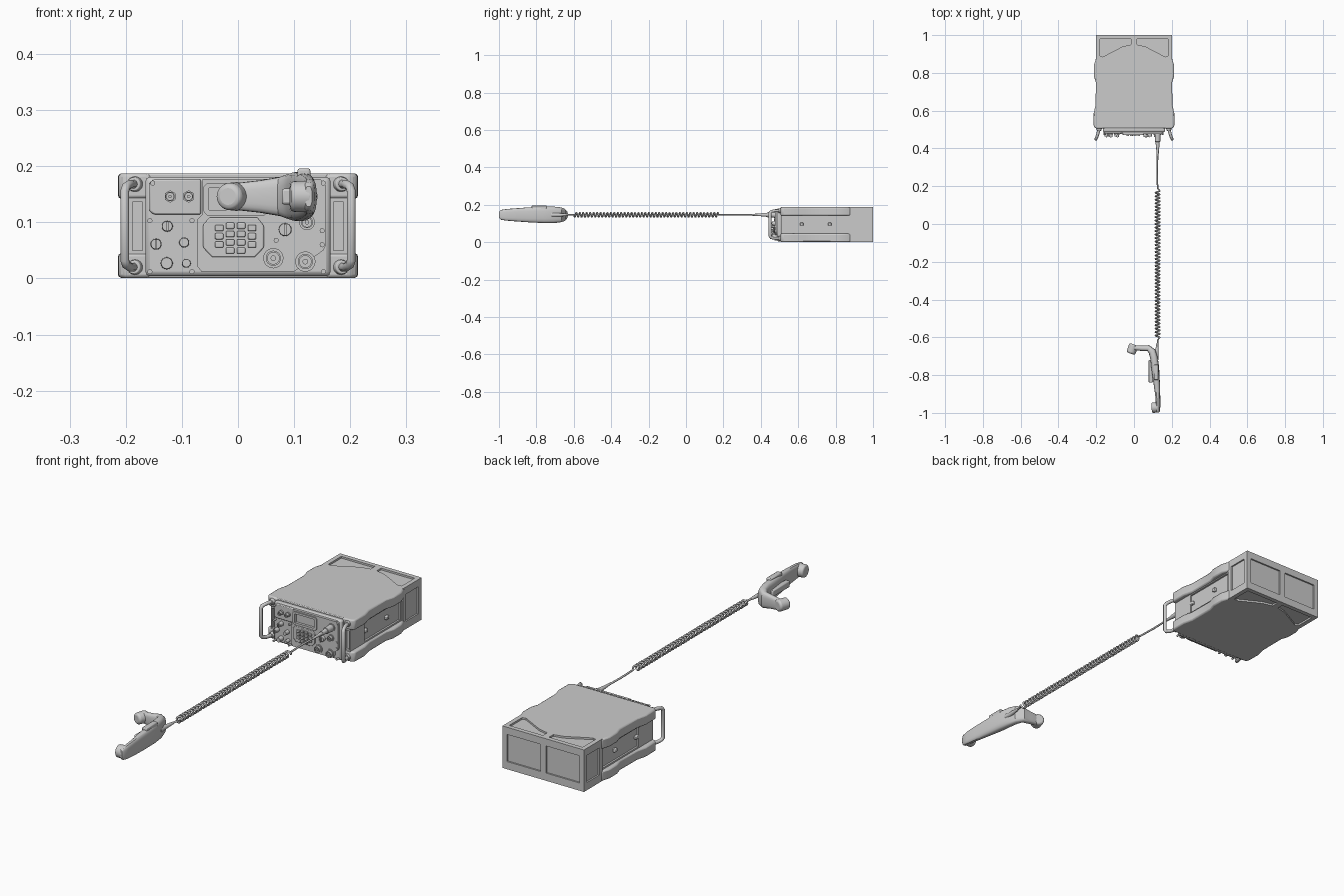
import bpy, bmesh, math
from mathutils import Vector, Matrix

if "Cube" in bpy.data.objects:
    bpy.data.objects.remove(bpy.data.objects["Cube"])


def finish(name, bm, bevel=0, segs=2):
    bmesh.ops.recalc_face_normals(bm, faces=bm.faces)
    me = bpy.data.meshes.new(name)
    bm.to_mesh(me)
    bm.free()
    ob = bpy.data.objects.new(name, me)
    bpy.context.collection.objects.link(ob)
    if bevel:
        m = ob.modifiers.new("Bevel", 'BEVEL')
        m.width, m.segments, m.limit_method = bevel, segs, 'ANGLE'
    return ob


def prism(name, pts, lo, hi, axis='z', bevel=0):
    """Extrude a flat outline: (x, y) along z, or (x, z) along y."""
    bm = bmesh.new()
    put = (lambda a, b, c: (a, b, c)) if axis == 'z' else (lambda a, b, c: (a, c, b))
    rings = [[bm.verts.new(put(a, b, c)) for a, b in pts] for c in (lo, hi)]
    bm.faces.new(rings[0])
    bm.faces.new(rings[1])
    n = len(pts)
    for i in range(n):
        j = (i + 1) % n
        bm.faces.new((rings[0][i], rings[0][j], rings[1][j], rings[1][i]))
    return finish(name, bm, bevel)


def box(name, x0, x1, y0, y1, z0, z1, bevel=0):
    return prism(name, [(x0, y0), (x1, y0), (x1, y1), (x0, y1)], z0, z1, 'z', bevel)


def cyl(name, p0, p1, r0, r1=None, seg=24, bevel=0):
    p0, p1 = Vector(p0), Vector(p1)
    d = p1 - p0
    bm = bmesh.new()
    mat = Matrix.Translation((p0 + p1) / 2) @ d.to_track_quat('Z', 'Y').to_matrix().to_4x4()
    bmesh.ops.create_cone(bm, cap_ends=True, segments=seg, radius1=r0,
                          radius2=r0 if r1 is None else r1, depth=d.length, matrix=mat)
    return finish(name, bm, bevel, 3)


def tube(name, pts, r, res=2):
    cu = bpy.data.curves.new(name, 'CURVE')
    cu.dimensions = '3D'
    cu.bevel_depth, cu.bevel_resolution, cu.use_fill_caps = r, res, True
    sp = cu.splines.new('POLY')
    sp.points.add(len(pts) - 1)
    for p, co in zip(sp.points, pts):
        p.co = (*co, 1)
    ob = bpy.data.objects.new(name, cu)
    bpy.context.collection.objects.link(ob)
    return ob


def cut(target, cutter):
    m = target.modifiers.new("Cut", 'BOOLEAN')
    m.operation, m.object, m.solver = 'DIFFERENCE', cutter, 'EXACT'
    bpy.context.view_layer.objects.active = target
    bpy.ops.object.modifier_apply(modifier=m.name)
    bpy.data.objects.remove(cutter)


def mirror_x(pts, s):
    return [(s * x, y) for x, y in pts]


# case: core, rear block and wavy corner rails
core = box("case_core", -.194, .194, .507, .885, .004, .184)
rear = box("rear_case", -.2, .2, .87, 1.0, .001, .187)
rail = [(.155, .505), (.2, .505), (.213, .515), (.214, .585), (.203, .63), (.202, .75),
        (.213, .785), (.213, .84), (.2, .88), (.155, .88)]
pocket = [(.18, .98), (.015, .98), (.015, .95), (.06, .94), (.165, .885), (.18, .89)]
for s in (-1, 1):
    for z0, z1, part in ((.001, .045, "lower"), (.142, .187, "upper")):
        prism(part + "_side_rail", mirror_x(rail, s), z0, z1, 'z', .006)
    a, b = sorted((s * .186, s * .3))
    cut(core, box("side_cut", a, b, .61, .86, .052, .137))
    a, b = sorted((s * .17, s * .188))
    cut(core, box("front_cut", a, b, .4, .52, .05, .136))
    for y in (.61, .76):
        box("side_latch", *sorted((s * .18, s * .197)), y, y + .018, .088, .104, .003)
    # recessed panels on the rear block
    a, b = sorted((s * .014, s * .178))
    cut(rear, box("back_cut", a, b, .993, 1.1, .035, .155))
    a, b = sorted((s * .193, s * .3))
    cut(rear, box("end_cut", a, b, .892, .978, .035, .155))
    cut(rear, prism("top_cut", mirror_x(pocket, s), .179, .3))
    cut(rear, prism("bottom_cut", mirror_x(pocket, s), -.1, .009))
box("top_cover", -.165, .165, .507, .88, .17, .187, .003)
box("bottom_cover", -.165, .165, .507, .88, .001, .02, .003)

# carrying handles on the front corners
for s in (-1, 1):
    path = [(.182, .515, .168), (.192, .475, .168), (.199, .455, .164), (.202, .449, .155)]
    path += [(x, y, .188 - z) for x, y, z in reversed(path)]
    tube("front_handle", [(s * x, y, z) for x, y, z in path], .008, 3)
    for z in (.02, .168):
        cyl("handle_foot", (s * .182, .515, z), (s * .186, .495, z), .015, .012, bevel=.002)

# front panel with raised areas
box("front_panel", -.165, .165, .486, .512, .004, .181, .008)
raised = [(-.073, .022), (-.065, .012), (.1, .012), (.152, .05), (.157, .06), (.157, .165),
          (.147, .177), (-.063, .177), (-.063, .115), (-.073, .105)]
main = prism("main_raised_panel", raised, .476, .5, 'y')
cut(main, box("screen_cut", -.052, .042, .4, .482, .122, .163))
prism("connector_raised_panel", [(-.158, .12), (-.15, .114), (-.066, .114), (-.066, .177),
                                 (-.15, .177), (-.158, .17)], .478, .5, 'y', .003)
bezel = prism("screen_bezel", [(-.062, .12), (-.055, .112), (.047, .112), (.054, .12),
                               (.054, .163), (.047, .17), (-.055, .17), (-.062, .163)],
              .471, .48, 'y')
cut(bezel, box("bezel_cut", -.052, .042, .4, .6, .122, .161))

# keypad
pad = [(-.062, .055), (-.046, .038), (.03, .038), (.046, .055), (.046, .094),
       (.034, .109), (-.05, .109), (-.062, .096)]
prism("keypad_base", pad, .471, .48, 'y', .002)
for i in range(4):
    for j in range(4):
        if i in (0, 3) and j == 0:
            continue
        x, z = -.041 + i * .0195, .049 + j * .0148 - (i in (0, 3)) * .004
        box("key", x, x + .015, .465, .475, z - .005, z + .006, .002)

# knobs and rotary switches
for x, z, r in ((-.096, .064, .009), (-.127, .027, .011), (-.092, .027, .008),
                (-.126, .093, .010), (-.146, .061, .010), (.084, .087, .012)):
    cyl("knob", (x, .49, z), (x, .463, z), r, r * .92, bevel=.0015)
    if z > .09 or x < -.14 or x > 0:
        box("knob_grip", x - .002, x + .002, .458, .465, z - r * .85, z + r * .85)

# round connectors: flange, ring, pin
for x, z, r in ((-.121, .146, .011), (-.088, .146, .011), (.063, .036, .018),
                (.12, .030, .018), (.123, .1, .014), (.125, .146, .017)):
    cyl("connector_flange", (x, .49, z), (x, .472, z), r, seg=6 if r < .012 else 24)
    ring = cyl("connector_ring", (x, .475, z), (x, .46, z), r * .75)
    cut(ring, cyl("ring_cut", (x, .465, z), (x, .45, z), r * .58))
    cyl("connector_pin", (x, .47, z), (x, .458, z), r * .28, seg=12)

# panel screws
for x, z in ((-.152, .17), (.152, .17), (-.157, .012), (.152, .012), (-.157, .103),
             (-.082, .103), (-.082, .012), (.15, .06), (.15, .085), (.068, .068)):
    cyl("screw", (x, .49, z), (x, .472, z), .0045, seg=12)

# cable plug, straight leads and coiled cord
cx, cz = .125, .146
cyl("cable_plug", (cx, .475, cz), (cx, .435, cz), .015, .014, bevel=.002)
cyl("plug_grip", (cx, .44, cz), (cx, .405, cz), .011, .009)
cyl("plug_boot", (cx, .407, cz), (cx, .34, cz), .008, .004, 12)
coil = [(cx, .38, cz), (cx - .003, .28, cz), (cx, .19, cz)]
turns, steps, R = 42, 14, .0115
for i in range(turns * steps + 1):
    a = 2 * math.pi * i / steps
    coil.append((cx + R * math.cos(a), .175 - .775 * i / (turns * steps), cz + R * math.sin(a)))
coil += [(cx, -.615, cz), (.122, -.70, cz)]
tube("coiled_cord", coil, .0042)
cyl("handset_boot", (.117, -.72, cz), (.124, -.63, cz), .013, .005, 16)

# handset body lofted along its bent path: x, y, half thickness, half height
secs = [(-.018, -.656, .010, .022), (.005, -.655, .013, .025), (.04, -.658, .014, .029),
        (.075, -.657, .016, .035), (.096, -.675, .020, .041), (.106, -.71, .020, .044),
        (.112, -.76, .021, .044), (.120, -.84, .017, .040), (.126, -.91, .013, .035),
        (.128, -.96, .012, .031), (.127, -.99, .010, .026), (.126, -.998, .006, .018)]
bm, rings, N = bmesh.new(), [], 20
for k, (x, y, t, h) in enumerate(secs):
    a, b = secs[max(k - 1, 0)], secs[min(k + 1, len(secs) - 1)]
    d = Vector((b[0] - a[0], b[1] - a[1])).normalized()
    ring = []
    for i in range(N):
        c, s = (math.copysign(abs(f) ** .65, f) for f in
                (math.cos(2 * math.pi * i / N), math.sin(2 * math.pi * i / N)))
        ring.append(bm.verts.new((x - d.y * t * c, y + d.x * t * c, cz + h * s)))
    rings.append(ring)
for p, q in zip(rings, rings[1:]):
    for i in range(N):
        bm.faces.new((p[i], p[(i + 1) % N], q[(i + 1) % N], q[i]))
bm.faces.new(rings[0])
bm.faces.new(rings[-1])
finish("handset_body", bm)

# mouthpiece, earpiece and push-to-talk button
cyl("mouthpiece", (0, -.638, cz), (-.018, -.686, cz), .026, .024, 28, .009)
cyl("earpiece", (.132, -.970, cz), (.093, -.973, cz), .0285, .027, 28, .007)
box("talk_button", .106, .129, -.825, -.745, .176, .196, .004)
box("talk_lever", .078, .1, -.84, -.72, .132, .16, .004)

# smooth shading with sharp edges kept
bpy.ops.object.select_all(action='DESELECT')
for ob in bpy.data.objects:
    if ob.type == 'MESH':
        ob.select_set(True)
        bpy.context.view_layer.objects.active = ob
bpy.ops.object.shade_smooth_by_angle(angle=math.radians(35))
